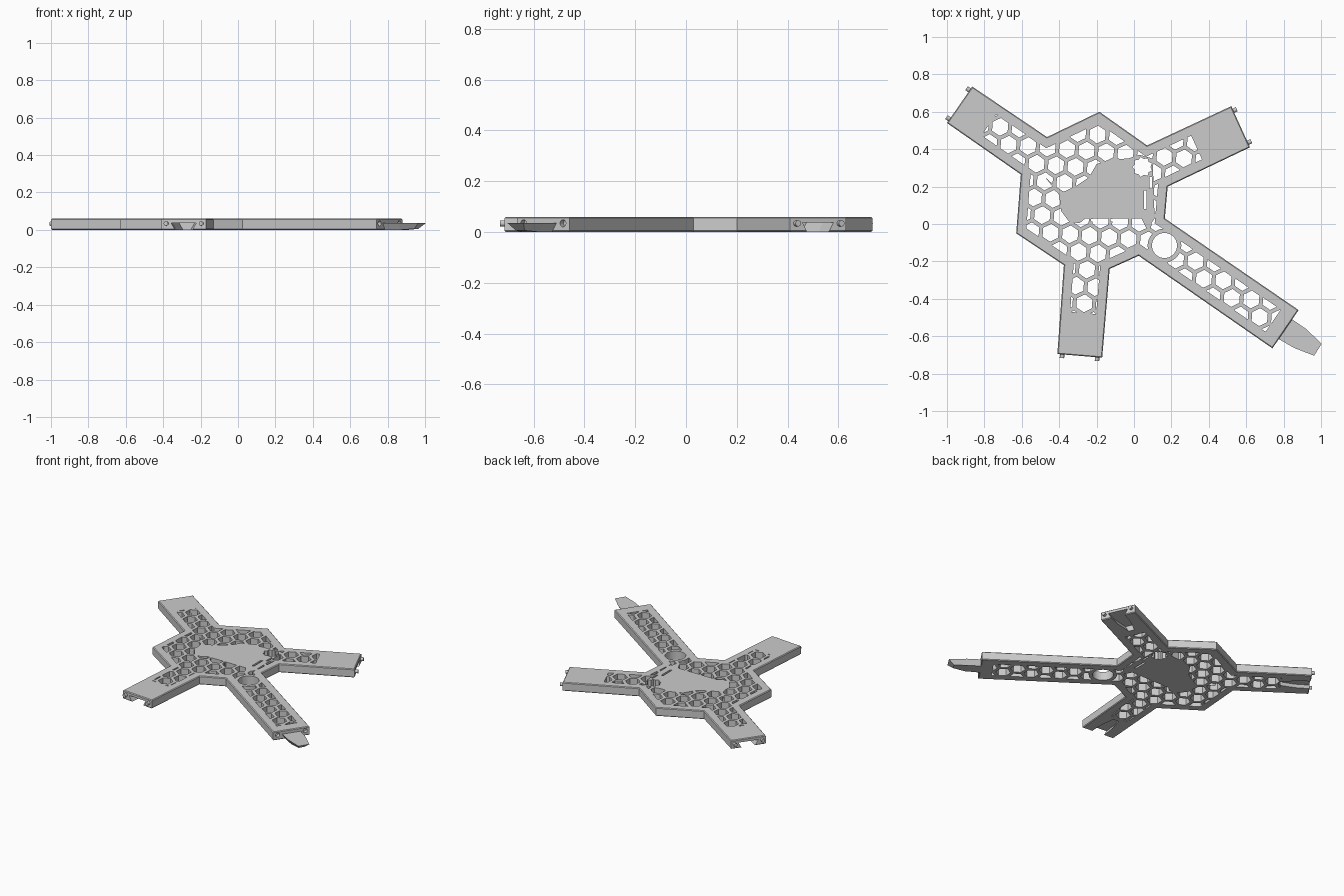
import bpy, bmesh, math
from mathutils import Vector

cube = bpy.data.objects.get("Cube")
if cube:
    bpy.data.objects.remove(cube, do_unlink=True)

grey = bpy.data.materials.new("matte_grey")
grey.use_nodes = True
grey.diffuse_color = (0.6, 0.6, 0.6, 1)
grey.node_tree.nodes["Principled BSDF"].inputs["Base Color"].default_value = (0.6, 0.6, 0.6, 1)

THICK = 0.06


def inset(points, distances):
    """Move every edge of a clockwise outline inwards by its own distance."""
    n, lines = len(points), []
    for i, p in enumerate(points):
        d = (points[(i + 1) % n] - p).normalized()
        lines.append((p + Vector((d.y, -d.x)) * distances[i], d))
    result = []
    for i in range(n):
        (p, d), (q, e) = lines[i - 1], lines[i]
        t = (q - p).cross(e) / d.cross(e)
        result.append(p + d * t)
    return result


def ring(centre, radius, sides, turn=0.0):
    return [Vector(centre) + radius * Vector((math.cos(turn + math.tau * k / sides),
                                              math.sin(turn + math.tau * k / sides)))
            for k in range(sides)]


def loft(bm, layers):
    """Join matching loops of 3D points into a closed solid."""
    loops = [[bm.verts.new(p) for p in layer] for layer in layers]
    n = len(loops[0])
    bm.faces.new(loops[0])
    bm.faces.new(loops[-1])
    for a, b in zip(loops, loops[1:]):
        for i in range(n):
            bm.faces.new((a[i], a[(i + 1) % n], b[(i + 1) % n], b[i]))


def solid(name, shells):
    """One object made of one or more lofted shells."""
    bm = bmesh.new()
    for layers in shells:
        loft(bm, layers)
    bmesh.ops.recalc_face_normals(bm, faces=bm.faces)
    mesh = bpy.data.meshes.new(name)
    bm.to_mesh(mesh)
    bm.free()
    mesh.materials.append(grey)
    obj = bpy.data.objects.new(name, mesh)
    bpy.context.collection.objects.link(obj)
    return obj


def at(points, z):
    return [Vector((p.x, p.y, z)) for p in points]


def prism(points, low=-0.1, high=0.2):
    return [at(points, low), at(points, high)]


def combine(target, cutter, operation="DIFFERENCE"):
    """Apply a boolean and throw the cutter away."""
    mod = target.modifiers.new("cut", "BOOLEAN")
    mod.operation, mod.object, mod.solver = operation, cutter, "EXACT"
    bpy.context.view_layer.objects.active = target
    bpy.ops.object.modifier_apply(modifier=mod.name)
    bpy.data.objects.remove(cutter, do_unlink=True)


# Plate with five-sided body and four arms, slightly chamfered
outline = [Vector(p) for p in (
    (-.865, .735), (-.465, .465), (-.185, .6), (.07, .42), (.52, .63), (.62, .41),
    (.18, .2), (.165, .03), (.88, -.46), (.74, -.665), (.025, -.17), (-.13, -.24),
    (-.17, -.715), (-.41, -.695), (-.375, -.22), (-.63, -.05), (-.605, .265), (-1, .54))]
count = len(outline)
small = inset(outline, [0.005] * count)
plate = solid("plate", [[at(small, 0), at(outline, 0.005),
                         at(outline, THICK - 0.005), at(small, THICK)]])

# Honeycomb openings, clipped to a border along the plate edges
END_RIGHT, END_TONGUE, END_FRONT, END_BACK = 4, 8, 12, 17
border = [0.052] * count
border[END_RIGHT], border[END_TONGUE] = 0.26, 0.08
border[END_FRONT], border[END_BACK] = 0.23, 0.19
region = inset(outline, border)

tilt, step = math.radians(-4.5), 0.1045
along = Vector((math.cos(tilt), math.sin(tilt))) * step
across = Vector((math.cos(tilt - math.pi / 3), math.sin(tilt - math.pi / 3))) * step
hexes = []
for i in range(-20, 12):
    for j in range(-15, 6):
        c = Vector((0.672, -0.498)) + along * i + across * j
        if abs(c.x) < 0.95 and abs(c.y) < 0.7:
            hexes.append(prism(ring(c, 0.048, 6, tilt + math.pi / 6)))
honeycomb = solid("honeycomb_cutter", hexes)
combine(honeycomb, solid("border_cutter", [prism(region, -0.05, 0.15)]), "INTERSECT")

# Solid centre area and the rim of the round hole stay closed
centre = [Vector(p) for p in (
    (-.475, .25), (-.385, .17), (-.33, .19), (-.24, .25), (-.2, .32), (-.13, .345),
    (-.03, .35), (.03, .37), (.1, .35), (.11, .03), (.07, -.03), (.04, .03),
    (-.26, .03), (-.29, .005), (-.345, .01), (-.39, .07), (-.4, .155))]
hole = (0.163, -0.115)
combine(honeycomb, solid("centre_keep", [prism(centre, -0.2, 0.3)]))
combine(honeycomb, solid("rim_keep", [prism(ring(hole, 0.09, 48), -0.2, 0.3)]))
combine(plate, honeycomb)

# Round hole, ragged opening and thin slots
combine(plate, solid("hole_cutter", [prism(ring(hole, 0.067, 48))]))
ragged = [Vector((0.045, 0.305)) + (p * (1.0 if k % 2 else 0.78))
          for k, p in enumerate(ring((0, 0), 0.055, 18))]
combine(plate, solid("ragged_cutter", [prism(ragged)]))


def box(x, y, w, h):
    return [Vector((x + a * w / 2, y + b * h / 2))
            for a, b in ((-1, -1), (1, -1), (1, 1), (-1, 1))]


slots = [(-.2, .02, .06, .014), (-.1, .02, .05, .014), (.06, .13, .014, .1), (.09, .22, .012, .06)]
combine(plate, solid("slot_cutter", [prism(box(*s)) for s in slots]))


# Arm-end joints: local frame is (outwards, sideways, up)
def frame(edge):
    a, b = outline[edge], outline[(edge + 1) % count]
    side = (b - a).normalized()
    out = Vector((-side.y, side.x))
    mid = (a + b) / 2
    return lambda u, v, z: Vector((*(mid + out * u + side * v), z))


def pegs(place, start, end, radius):
    return [[[place(u, s * 0.094 + p.x, 0.034 + p.y) for p in ring((0, 0), radius, 16)]
             for u in (start, end)] for s in (-1, 1)]


def dovetail(place, start, end, low, high, grow=0.0):
    """Tapered key, narrower at its tip and along its underside."""
    shape = ((start, 0.064), (end * 0.45, 0.06), (end, 0.038))
    layers = []
    for z, slim in ((low, 0.022), (high, 0)):
        pts = [(u, w - slim + grow) for u, w in shape]
        pts += [(u, -w) for u, w in reversed(pts)]
        layers.append([place(u, v, z) for u, v in pts])
    return layers


for edge, name in ((END_RIGHT, "left_arm"), (END_FRONT, "front_arm"), (END_BACK, "back_arm")):
    place = frame(edge)
    combine(plate, solid("socket_cutter", [dovetail(place, 0.01, -0.2, -0.002, 0.038, 0.004)]))
    solid(name + "_pegs", pegs(place, -0.02, 0.02, 0.012))

# Tongue arm: peg holes and a sloping key
place = frame(END_TONGUE)
combine(plate, solid("peg_hole_cutter", pegs(place, -0.025, 0.02, 0.014)))
tongue = dovetail(place, -0.01, 0.205, 0.0, 0.036)
tongue[0] = [p if k not in (2, 3) else place(0.17, 0.02 if k == 2 else -0.02, 0.006)
             for k, p in enumerate(tongue[0])]
# the key is turned slightly against its arm
pivot = place(0, 0, 0)
turn = math.radians(2)
for layer in tongue:
    for p in layer:
        d = p - pivot
        p.x = pivot.x + d.x * math.cos(turn) - d.y * math.sin(turn)
        p.y = pivot.y + d.x * math.sin(turn) + d.y * math.cos(turn)
solid("tongue", [tongue])
